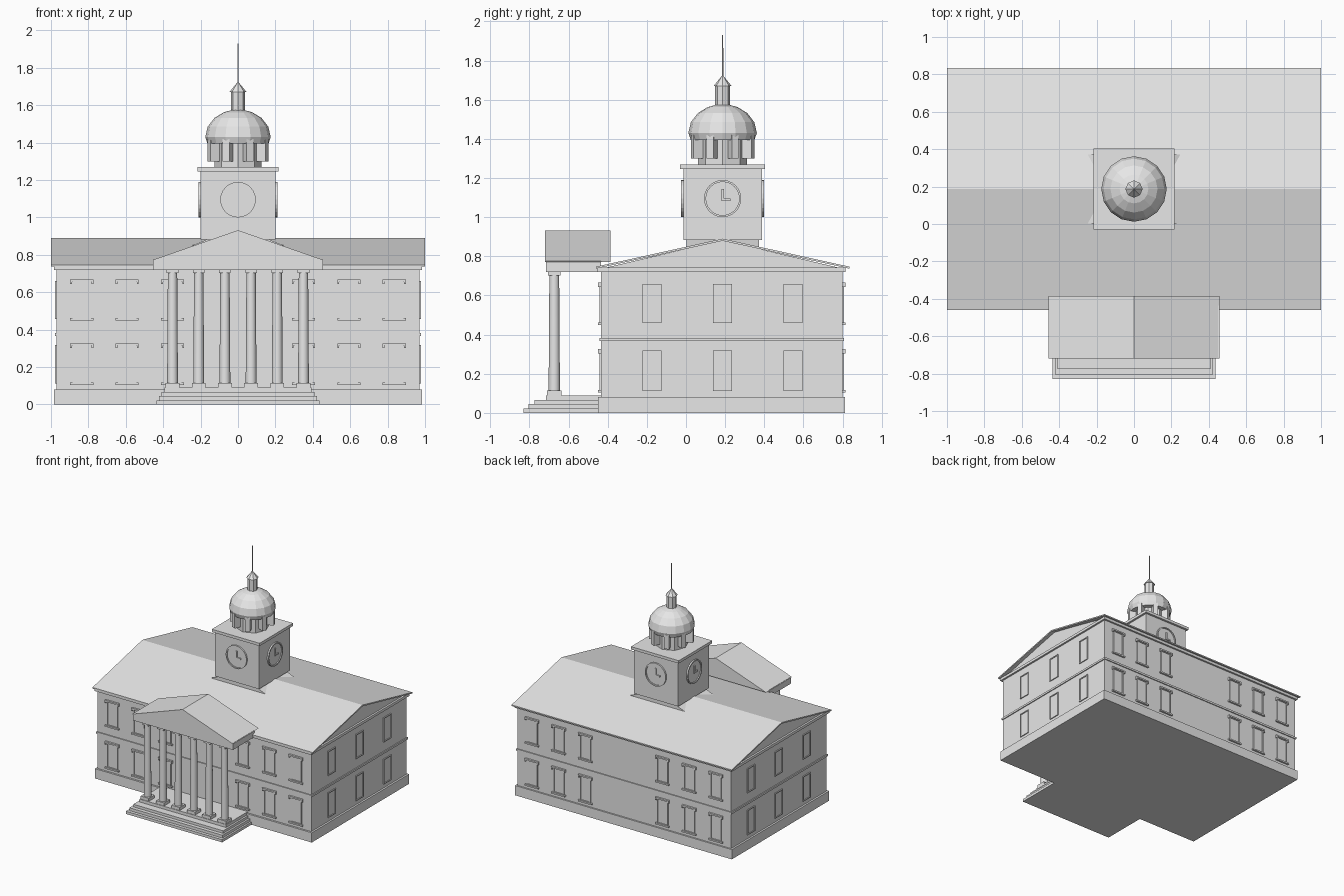
import bpy, bmesh, math
from mathutils import Matrix, Vector

if "Cube" in bpy.data.objects:
    bpy.data.objects.remove(bpy.data.objects["Cube"])

stone = bpy.data.materials.new("pale_stone")
stone.diffuse_color = (0.8, 0.8, 0.8, 1)
stone.use_nodes = True
stone.node_tree.nodes["Principled BSDF"].inputs["Base Color"].default_value = stone.diffuse_color

CY = 0.187  # depth of the ridge and tower axis


def finish(name, bm):
    bmesh.ops.recalc_face_normals(bm, faces=bm.faces)
    me = bpy.data.meshes.new(name)
    bm.to_mesh(me)
    bm.free()
    me.materials.append(stone)
    ob = bpy.data.objects.new(name, me)
    bpy.context.collection.objects.link(ob)
    return ob


def add_box(bm, x0, x1, y0, y1, z0, z1, m=Matrix()):
    size = Matrix.Diagonal((x1 - x0, y1 - y0, z1 - z0, 1))
    mid = Matrix.Translation(((x0 + x1) / 2, (y0 + y1) / 2, (z0 + z1) / 2))
    bmesh.ops.create_cube(bm, size=1, matrix=m @ mid @ size)


def box(name, *dims):
    bm = bmesh.new()
    add_box(bm, *dims)
    finish(name, bm)


def prism(name, points, axis, a, b):
    """Extrude a (side, z) profile along x or y from a to b."""
    bm = bmesh.new()
    place = (lambda s, z: (a, s, z)) if axis == 'x' else (lambda s, z: (s, a, z))
    face = bm.faces.new([bm.verts.new(place(s, z)) for s, z in points])
    new = bmesh.ops.extrude_face_region(bm, geom=[face])['geom']
    d = Vector((b - a, 0, 0)) if axis == 'x' else Vector((0, b - a, 0))
    bmesh.ops.translate(bm, vec=d, verts=[v for v in new if isinstance(v, bmesh.types.BMVert)])
    finish(name, bm)


def add_lathe(bm, profile, sides, x, y, turn=0.0):
    """Stack rings of (radius, z) around a vertical axis, capped at both ends."""
    rings = []
    for r, z in profile:
        rings.append([bm.verts.new((x + r * math.cos(turn + 2 * math.pi * i / sides),
                                    y + r * math.sin(turn + 2 * math.pi * i / sides), z))
                      for i in range(sides)])
    for lo, hi in zip(rings, rings[1:]):
        for i in range(sides):
            j = (i + 1) % sides
            bm.faces.new((lo[i], lo[j], hi[j], hi[i]))
    bm.faces.new(rings[0])
    bm.faces.new(rings[-1])


def lathe(name, profile, sides, turn=0.0):
    bm = bmesh.new()
    add_lathe(bm, profile, sides, 0, CY, turn)
    return finish(name, bm)


def facing(x, y, degrees):
    """Wall frame: local -y points out of the wall."""
    return Matrix.Translation((x, y, 0)) @ Matrix.Rotation(math.radians(degrees), 4, 'Z')


# main block
box("plinth", -0.985, 0.985, -0.45, 0.812, 0, 0.08)
box("walls", -0.97, 0.97, -0.435, 0.80, 0.08, 0.72)
box("belt_course", -0.978, 0.978, -0.443, 0.808, 0.366, 0.382)
box("cornice", -0.985, 0.985, -0.455, 0.815, 0.72, 0.742)
prism("gable_walls", [(-0.44, 0.735), (0.81, 0.735), (CY, 0.882)], 'x', -0.97, 0.97)
prism("main_roof", [(-0.46, 0.737), (-0.46, 0.747), (CY, 0.89), (0.835, 0.747),
                    (0.835, 0.737), (CY, 0.879)], 'x', -1.0, 1.0)

# windows: framed panes, with lintels and sills on the long walls
frames, panes, trims = bmesh.new(), bmesh.new(), bmesh.new()


def window(m, z0, z1, trimmed):
    w, b = 0.045, 0.008
    add_box(panes, -w, w, -0.002, 0.005, z0, z1, m)
    for s in (-1, 1):
        add_box(frames, s * w - b / 2, s * w + b / 2, -0.008, 0.005, z0, z1, m)
    for z in (z0, z1):
        add_box(frames, -w - b / 2, w + b / 2, -0.008, 0.005, z - b / 2, z + b / 2, m)
    if trimmed:
        add_box(trims, -0.062, 0.062, -0.015, 0.005, z1, z1 + 0.012, m)
        for s in (-1, 1):
            add_box(trims, s * 0.057 - 0.005, s * 0.057 + 0.005, -0.015, 0.005, z1 - 0.012, z1, m)
        add_box(trims, -0.062, 0.062, -0.015, 0.005, z0 - 0.012, z0, m)


for z0, z1 in ((0.117, 0.315), (0.462, 0.655)):
    for s in (-1, 1):
        for x in (0.35, 0.593, 0.835):
            window(facing(s * x, -0.435, 0), z0, z1, True)
            window(facing(s * x, 0.80, 180), z0, z1, True)
        for dy in (-0.36, 0, 0.36):
            window(facing(s * 0.97, CY + dy, s * 90), z0, z1, False)
finish("window_frames", frames)
finish("window_panes", panes)
finish("window_lintels_and_sills", trims)

# portico: steps, columns and pediment
bm = bmesh.new()
for x, y, z0, z1 in ((0.437, -0.83, 0, 0.022), (0.423, -0.805, 0.022, 0.045),
                     (0.408, -0.775, 0.045, 0.066), (0.393, -0.715, 0.066, 0.09)):
    add_box(bm, -x, x, y, -0.435, z0, z1)
finish("steps", bm)

shafts, blocks = bmesh.new(), bmesh.new()
for i in range(6):
    x, y = -0.35 + 0.14 * i, -0.673
    add_lathe(shafts, [(0.029, 0.11), (0.025, 0.705)], 16, x, y)
    add_box(blocks, x - 0.037, x + 0.037, y - 0.038, y + 0.038, 0.09, 0.115)
    add_box(blocks, x - 0.031, x + 0.031, y - 0.031, y + 0.031, 0.702, 0.722)
for ob in (finish("column_shafts", shafts),):
    for o in bpy.context.selected_objects:
        o.select_set(False)
    ob.select_set(True)
    bpy.context.view_layer.objects.active = ob
    bpy.ops.object.shade_smooth_by_angle()
finish("column_bases_and_capitals", blocks)
box("entablature", -0.455, 0.455, -0.715, -0.435, 0.72, 0.775)
prism("pediment_roof", [(-0.458, 0.772), (0.458, 0.772), (0, 0.932)], 'y', -0.72, -0.385)

# clock tower
prism("tower_saddle", [(-0.27, 0.80), (0.27, 0.80), (0.27, 0.84), (0, 0.95), (-0.27, 0.84)],
      'y', CY - 0.185, CY + 0.185)
box("tower", -0.2, 0.2, CY - 0.2, CY + 0.2, 0.883, 1.25)
box("tower_cap", -0.217, 0.217, CY - 0.217, CY + 0.217, 1.247, 1.27)

# clocks: dial, rim and two hands on every side
dials, hands = bmesh.new(), bmesh.new()
for k in range(4):
    m = Matrix.Translation((0, CY, 0)) @ Matrix.Rotation(k * math.pi / 2, 4, 'Z')
    n, zc = 24, 1.095
    # cross-section of the clock from the wall outwards, over the rim, to the dial
    section = [(0.095, 0.195), (0.095, 0.212), (0.085, 0.212), (0.085, 0.204)]
    rings = [[dials.verts.new(m @ Vector((r * math.cos(2 * math.pi * i / n), -d,
                                          zc + r * math.sin(2 * math.pi * i / n))))
              for i in range(n)] for r, d in section]
    for a, b in zip(rings, rings[1:]):
        for i in range(n):
            dials.faces.new((a[i], a[(i + 1) % n], b[(i + 1) % n], b[i]))
    dials.faces.new(rings[0])
    dials.faces.new(rings[-1])
    add_box(hands, -0.006, 0.006, -0.212, -0.2, 1.083, 1.145, m)
    add_box(hands, -0.006, 0.04, -0.212, -0.2, 1.083, 1.095, m)
finish("clock_dials", dials)
finish("clock_hands", hands)

# drum with projecting window bays
lathe("drum", [(0.125, 1.265), (0.125, 1.43)], 8)
bm = bmesh.new()
for k in range(8):
    m = facing(0, CY, 22.5 + 45 * k)
    add_box(bm, -0.019, 0.019, -0.168, -0.105, 1.30, 1.43, m)
finish("drum_bays", bm)

# dome, lantern and spire
dome = [(0.163, 1.395), (0.175, 1.43)]
dome += [(0.175 * math.cos(math.radians(t)), 1.43 + 0.147 * math.sin(math.radians(t)))
         for t in (22, 44, 64, 80)]
lathe("dome", dome, 16)
lathe("lantern", [(0.038, 1.56), (0.038, 1.672)], 8)
lathe("lantern_roof", [(0.046, 1.67), (0.004, 1.722)], 8)
lathe("spire", [(0.004, 1.715), (0.003, 1.93)], 8)
